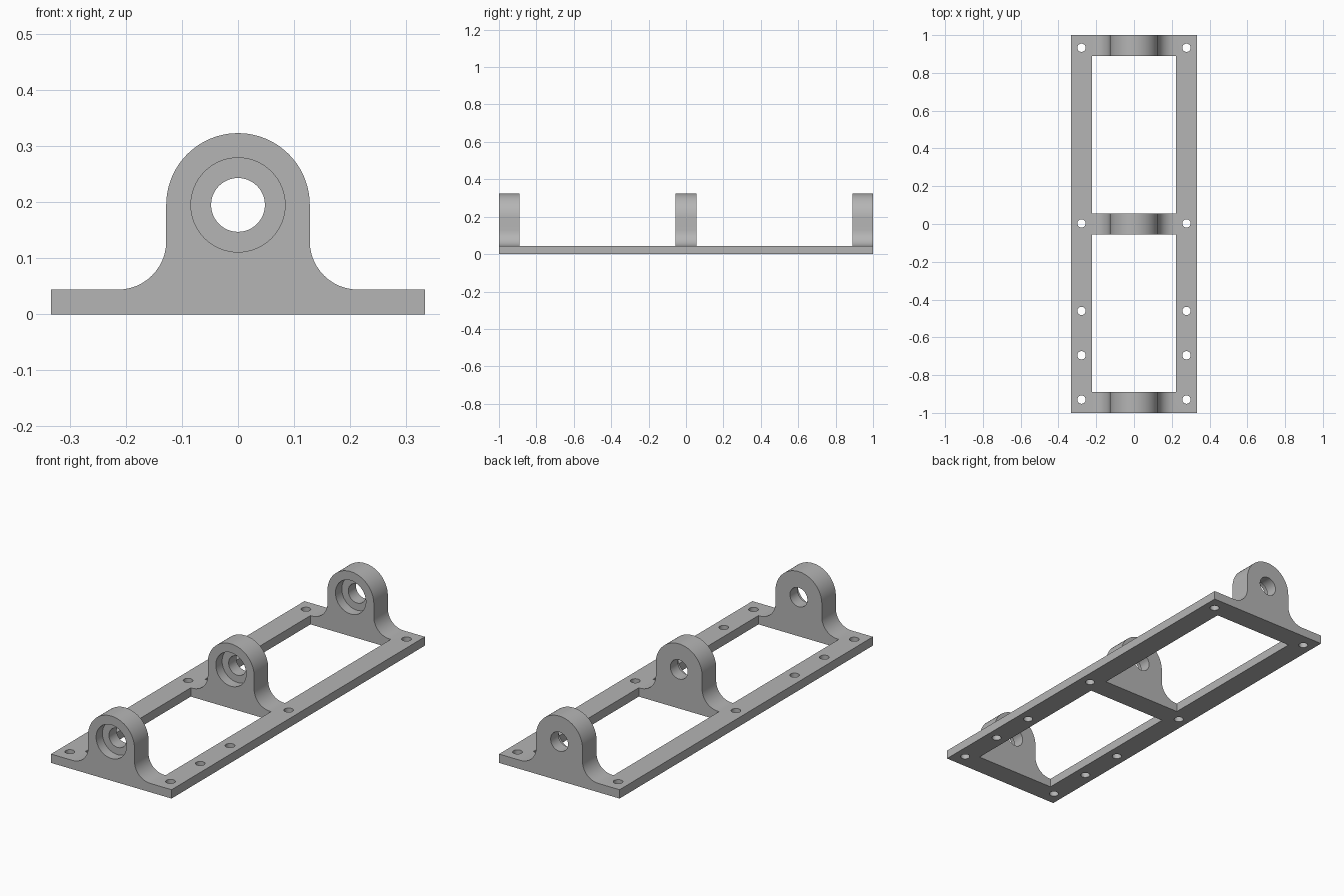
import bpy, bmesh, math
from mathutils import Matrix

if "Cube" in bpy.data.objects:
    bpy.data.objects.remove(bpy.data.objects["Cube"])

# Main sizes
HALF_W, HALF_L, BASE_H = 0.333, 1.0, 0.044
RAIL = 0.111                       # rail width and lug thickness
BORE_Z, LUG_R = 0.195, 0.128
FILLET = 0.086

grey = bpy.data.materials.new("light_grey")
grey.diffuse_color = (0.46, 0.46, 0.46, 1)
grey.use_nodes = True
grey.node_tree.nodes["Principled BSDF"].inputs["Base Color"].default_value = grey.diffuse_color


def finish(bm, name):
    bmesh.ops.recalc_face_normals(bm, faces=bm.faces)
    me = bpy.data.meshes.new(name)
    bm.to_mesh(me)
    bm.free()
    me.materials.append(grey)
    ob = bpy.data.objects.new(name, me)
    bpy.context.collection.objects.link(ob)
    return ob


def box(name, x0, x1, y0, y1, z0, z1):
    bm = bmesh.new()
    bmesh.ops.create_cube(bm, size=1)
    bmesh.ops.transform(bm, verts=bm.verts, matrix=Matrix.Translation(
        ((x0 + x1) / 2, (y0 + y1) / 2, (z0 + z1) / 2))
        @ Matrix.Diagonal((x1 - x0, y1 - y0, z1 - z0, 1)))
    return finish(bm, name)


def cylinder(name, r, depth, loc, along_y=False, n=32):
    bm = bmesh.new()
    rot = Matrix.Rotation(math.pi / 2, 4, 'X') if along_y else Matrix()
    bmesh.ops.create_cone(bm, cap_ends=True, segments=n, radius1=r, radius2=r,
                          depth=depth, matrix=Matrix.Translation(loc) @ rot)
    return finish(bm, name)


def combine(target, tool, operation):
    mod = target.modifiers.new(operation, 'BOOLEAN')
    mod.operation, mod.solver, mod.object = operation, 'EXACT', tool
    bpy.context.view_layer.objects.active = target
    bpy.ops.object.modifier_apply(modifier=mod.name)
    bpy.data.objects.remove(tool)


def lug(y0):
    # Right half outline: foot, concave fillet, rounded top; then mirrored
    cx, cz = LUG_R + FILLET, BASE_H + FILLET
    half = [(cx, 0.0)]
    for i in range(13):
        a = math.radians(270 - 90 * i / 12)
        half.append((cx + FILLET * math.cos(a), cz + FILLET * math.sin(a)))
    for i in range(25):
        a = math.radians(90 * i / 24)
        half.append((LUG_R * math.cos(a), BORE_Z + LUG_R * math.sin(a)))
    outline = half + [(-x, z) for x, z in reversed(half[:-1])]
    bm = bmesh.new()
    face = bm.faces.new([bm.verts.new((x, y0, z)) for x, z in outline])
    ext = bmesh.ops.extrude_face_region(bm, geom=[face])
    moved = [v for v in ext["geom"] if isinstance(v, bmesh.types.BMVert)]
    bmesh.ops.translate(bm, verts=moved, vec=(0, RAIL, 0))
    return finish(bm, "lug")


# Base frame with two windows
frame = box("bearing_frame", -HALF_W, HALF_W, -HALF_L, HALF_L, 0, BASE_H)
inner = HALF_W - RAIL
for s in (-1, 1):
    lo, hi = sorted((s * RAIL / 2, s * (HALF_L - RAIL)))
    combine(frame, box("window_cutter", -inner, inner, lo, hi, -0.1, 0.2),
            'DIFFERENCE')

# Three lugs, each with a through bore and a wider seat on the front
for y0 in (-HALF_L, -RAIL / 2, HALF_L - RAIL):
    combine(frame, lug(y0), 'UNION')
    combine(frame, cylinder("bore_cutter", 0.048, 0.4,
                            (0, y0 + 0.05, BORE_Z), True, 48), 'DIFFERENCE')
    combine(frame, cylinder("seat_cutter", 0.084, 0.1,
                            (0, y0, BORE_Z), True, 64), 'DIFFERENCE')

# Screw holes along both rails
for x in (-0.278, 0.278):
    for y in (-0.93, -0.695, -0.46, 0.003, 0.933):
        combine(frame, cylinder("screw_cutter", 0.022, 0.3, (x, y, 0)),
                'DIFFERENCE')

bpy.ops.object.select_all(action='DESELECT')
frame.select_set(True)
bpy.context.view_layer.objects.active = frame
bpy.ops.object.shade_smooth_by_angle(angle=math.radians(30))
